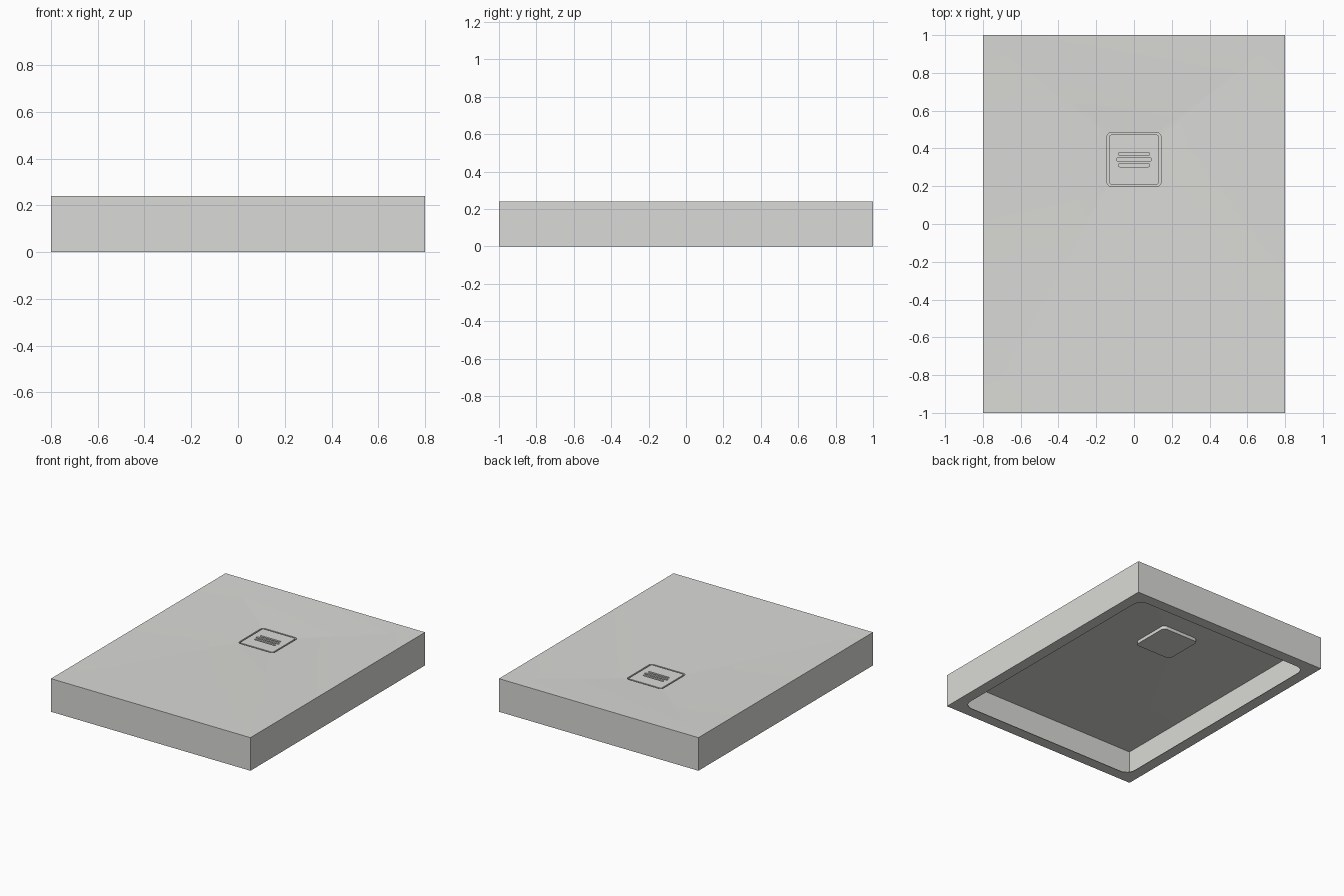
import bpy, bmesh, math

cube = bpy.data.objects.get("Cube")
if cube:
    bpy.data.objects.remove(cube, do_unlink=True)

HEIGHT = 0.24      # outer edge height
DRAIN_Y = 0.341    # drain centre
DRAIN_Z = 0.218    # low point of the sloping floor
WELL_Z = 0.194     # drain well floor
SHEET = 0.004      # shell thickness


def make_material(name, colour):
    mat = bpy.data.materials.new(name)
    mat.use_nodes = True
    mat.diffuse_color = colour
    mat.node_tree.nodes["Principled BSDF"].inputs["Base Color"].default_value = colour
    return mat


stone = make_material("stone grey", (0.7, 0.7, 0.68, 1))


def rounded_rect(half_x, half_y, radius, z, cy=0.0, cx=0.0, steps=6):
    """Points of a rounded rectangle, always the same count so loops can be lofted."""
    points = []
    for corner, (sx, sy) in enumerate([(1, 1), (-1, 1), (-1, -1), (1, -1)]):
        for i in range(steps + 1):
            a = math.pi / 2 * (corner + i / steps)
            points.append((cx + sx * (half_x - radius) + radius * math.cos(a),
                           cy + sy * (half_y - radius) + radius * math.sin(a), z))
    return points


def finish(name, bm):
    bmesh.ops.remove_doubles(bm, verts=bm.verts, dist=1e-5)
    bmesh.ops.recalc_face_normals(bm, faces=bm.faces)
    mesh = bpy.data.meshes.new(name)
    bm.to_mesh(mesh)
    bm.free()
    obj = bpy.data.objects.new(name, mesh)
    bpy.context.collection.objects.link(obj)
    mesh.materials.append(stone)
    bpy.ops.object.select_all(action="DESELECT")
    obj.select_set(True)
    bpy.context.view_layer.objects.active = obj
    bpy.ops.object.shade_smooth_by_angle(angle=math.radians(25))


def loft(name, loops):
    """Skin consecutive loops and cap both ends."""
    bm = bmesh.new()
    rings = [[bm.verts.new(p) for p in loop] for loop in loops]
    for a, b in zip(rings, rings[1:]):
        for i in range(len(a)):
            j = (i + 1) % len(a)
            bm.faces.new((a[i], a[j], b[j], b[i]))
    bm.faces.new(rings[0])
    bm.faces.new(rings[-1])
    finish(name, bm)


def pierced_plate(name, loops, thickness):
    """Flat plate from an outer loop and hole loops, extruded downward."""
    bm = bmesh.new()
    edges = []
    for loop in loops:
        ring = [bm.verts.new(p) for p in loop]
        edges += [bm.edges.new((ring[i - 1], ring[i])) for i in range(len(ring))]
    bmesh.ops.triangle_fill(bm, use_beauty=True, edges=edges)
    result = bmesh.ops.extrude_face_region(bm, geom=bm.faces[:], use_keep_orig=True)
    verts = [g for g in result["geom"] if isinstance(g, bmesh.types.BMVert)]
    bmesh.ops.translate(bm, verts=verts, vec=(0, 0, -thickness))
    finish(name, bm)


# Thin tray shell: drain well, sloping floor, outer walls, then the inward
# bottom flange and the same surfaces again on the hollow underside
loft("shower_tray", [
    rounded_rect(0.143, 0.143, 0.024, WELL_Z, DRAIN_Y),
    rounded_rect(0.143, 0.143, 0.024, DRAIN_Z, DRAIN_Y),
    rounded_rect(0.8, 1.0, 0, HEIGHT),
    rounded_rect(0.8, 1.0, 0, 0),
    rounded_rect(0.72, 0.92, 0.07, 0),
    rounded_rect(0.72, 0.92, 0.07, SHEET),
    rounded_rect(0.8 - SHEET, 1.0 - SHEET, 0, SHEET),
    rounded_rect(0.8 - SHEET, 1.0 - SHEET, 0, HEIGHT - SHEET),
    rounded_rect(0.147, 0.147, 0.028, DRAIN_Z - SHEET, DRAIN_Y),
    rounded_rect(0.147, 0.147, 0.028, WELL_Z - SHEET, DRAIN_Y),
])

# Drain cover with three capsule slots
slots = [rounded_rect(half, 0.008, 0.0079, DRAIN_Z, DRAIN_Y + dy)
         for half, dy in ((0.083, 0.03), (0.093, 0), (0.083, -0.03))]
pierced_plate("drain_cover",
              [rounded_rect(0.132, 0.132, 0.014, DRAIN_Z, DRAIN_Y)] + slots, 0.012)

# Small feet carrying the cover above the well floor
for name, x in (("left_cover_foot", 0.115), ("right_cover_foot", -0.115)):
    loft(name, [rounded_rect(0.01, 0.1, 0.004, z, DRAIN_Y, x)
                for z in (WELL_Z, DRAIN_Z - 0.012)])
